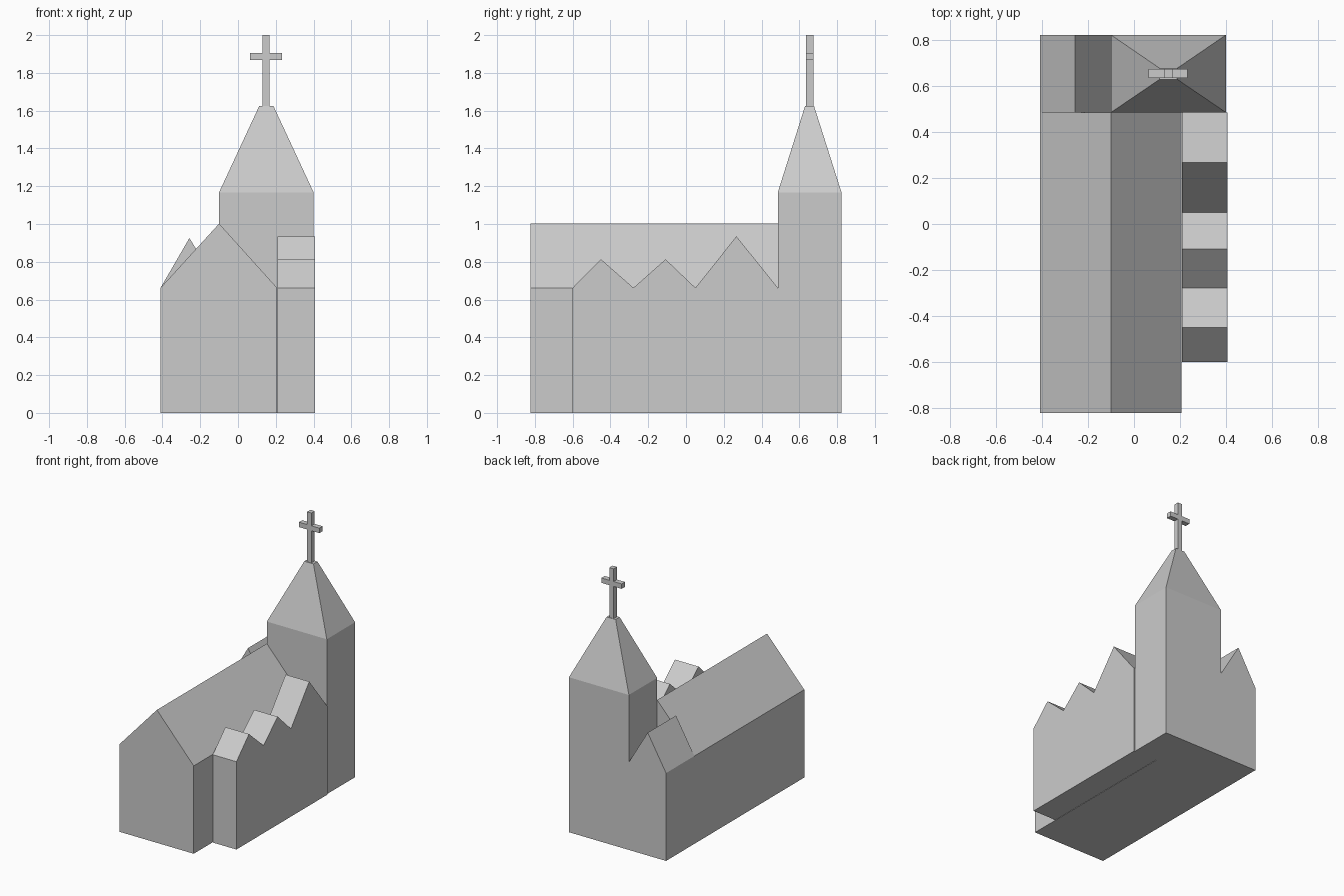
import bpy
import bmesh
from mathutils import Vector

if "Cube" in bpy.data.objects:
    bpy.data.objects.remove(bpy.data.objects["Cube"])


def finish(name, bm):
    bmesh.ops.recalc_face_normals(bm, faces=bm.faces)
    mesh = bpy.data.meshes.new(name)
    bm.to_mesh(mesh)
    bm.free()
    obj = bpy.data.objects.new(name, mesh)
    bpy.context.collection.objects.link(obj)
    return obj


def prism(name, profile, axis, lo, hi):
    """Extrude a 2D profile (other axis, z) along x or y from lo to hi."""
    bm = bmesh.new()
    verts = [bm.verts.new((lo, a, z) if axis == 'x' else (a, lo, z)) for a, z in profile]
    face = bm.faces.new(verts)
    out = bmesh.ops.extrude_face_region(bm, geom=[face])
    step = Vector((hi - lo, 0, 0)) if axis == 'x' else Vector((0, hi - lo, 0))
    bmesh.ops.translate(bm, vec=step, verts=[v for v in out['geom'] if isinstance(v, bmesh.types.BMVert)])
    return finish(name, bm)


def frustum(name, base, top, z0, z1):
    """Four-sided solid between two rectangles (x0, x1, y0, y1)."""
    bm = bmesh.new()
    rings = []
    for (x0, x1, y0, y1), z in ((base, z0), (top, z1)):
        rings.append([bm.verts.new((x, y, z)) for x, y in ((x0, y0), (x1, y0), (x1, y1), (x0, y1))])
    for ring in rings:
        bm.faces.new(ring)
    for i in range(4):
        j = (i + 1) % 4
        bm.faces.new((rings[0][i], rings[0][j], rings[1][j], rings[1][i]))
    return finish(name, bm)


EAVES, FRONT, JOIN, BACK = 0.662, -0.823, 0.486, 0.823

# Long gabled nave
prism("nave", [(-0.41, 0), (0.207, 0), (0.207, EAVES), (-0.10, 1.002), (-0.41, EAVES)],
      'y', FRONT, JOIN)

# Side aisle with three cross gables of differing height
prism("side_aisle", [(-0.60, 0), (JOIN, 0), (JOIN, EAVES), (0.267, 0.935), (0.05, EAVES),
                     (-0.108, 0.813), (-0.278, EAVES), (-0.45, 0.813), (-0.60, EAVES)],
      'x', 0.21, 0.407)

# Tower with the small gabled annex beside it, sharing one flush wall
prism("tower_and_annex", [(-0.41, 0), (0.40, 0), (0.40, 1.168), (-0.10, 1.168),
                          (-0.10, EAVES), (-0.257, 0.926), (-0.41, EAVES)],
      'y', JOIN, BACK)

# Spire with a small flat top
frustum("spire", (-0.10, 0.40, JOIN, BACK), (0.112, 0.188, 0.63, 0.678), 1.168, 1.624)

# Cross on the spire
Y0, Y1 = 0.635, 0.674
prism("cross", [(0.131, 1.624), (0.167, 1.624), (0.167, 1.867), (0.234, 1.867),
                (0.234, 1.904), (0.167, 1.904), (0.167, 2.0), (0.131, 2.0),
                (0.131, 1.904), (0.064, 1.904), (0.064, 1.867), (0.131, 1.867)],
      'y', Y0, Y1)
